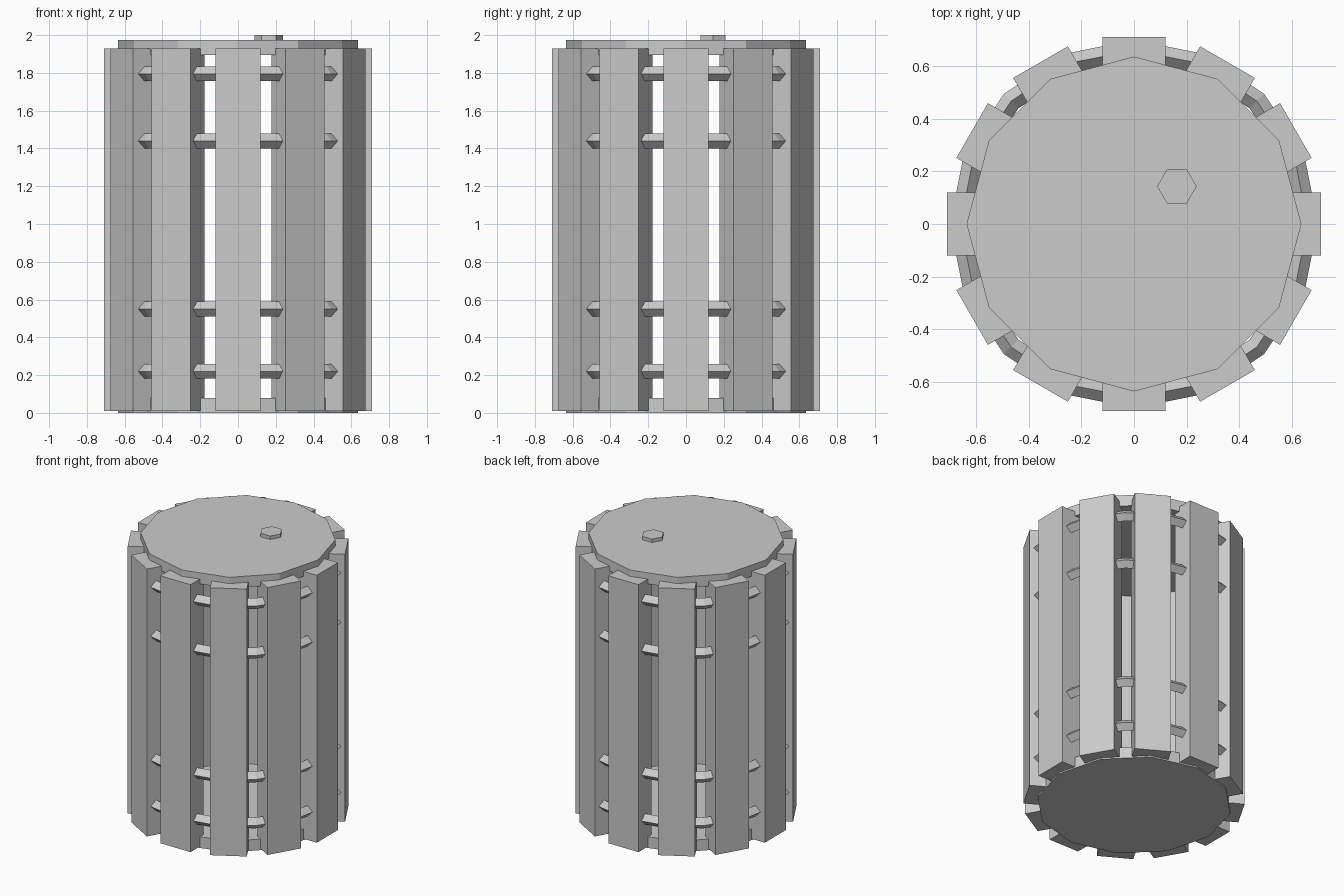
import bpy, bmesh
from math import sin, cos, pi, radians
from mathutils import Matrix

if "Cube" in bpy.data.objects:
    bpy.data.objects.remove(bpy.data.objects["Cube"])


def make_object(name, bm):
    bmesh.ops.recalc_face_normals(bm, faces=bm.faces)
    me = bpy.data.meshes.new(name)
    bm.to_mesh(me)
    bm.free()
    ob = bpy.data.objects.new(name, me)
    bpy.context.collection.objects.link(ob)
    return ob


def prism(name, sides, radius, z0, z1, x=0, y=0):
    # Upright polygonal disc with one corner pointing to +y
    bm = bmesh.new()
    m = Matrix.Translation((x, y, (z0 + z1) / 2)) @ Matrix.Rotation(pi / 2, 4, 'Z')
    bmesh.ops.create_cone(bm, cap_ends=True, segments=sides, radius1=radius,
                          radius2=radius, depth=z1 - z0, matrix=m)
    return make_object(name, bm)


def stave(name, angle, r0=0.56, r1=0.71, width=0.24, z0=0.01, z1=1.93):
    bm = bmesh.new()
    m = (Matrix.Rotation(angle, 4, 'Z')
         @ Matrix.Translation(((r0 + r1) / 2, 0, (z0 + z1) / 2))
         @ Matrix.Diagonal((r1 - r0, width, z1 - z0, 1)))
    bmesh.ops.create_cube(bm, size=1, matrix=m)
    return make_object(name, bm)


def hoop(name, z, radius=0.66, thick=0.039, segments=16, sides=4):
    # Ring with a diamond cross-section
    bm = bmesh.new()
    rings = []
    for i in range(segments):
        a = 2 * pi * i / segments
        ring = []
        for j in range(sides):
            b = 2 * pi * j / sides
            r = radius + thick * cos(b)
            ring.append(bm.verts.new((r * cos(a), r * sin(a), z + thick * sin(b))))
        rings.append(ring)
    for i in range(segments):
        p, q = rings[i], rings[(i + 1) % segments]
        for j in range(sides):
            k = (j + 1) % sides
            bm.faces.new((p[j], q[j], q[k], p[k]))
    return make_object(name, bm)


# Twelve upright staves around the hollow barrel
for i in range(12):
    stave(f"stave_{i + 1}", radians(30 * i))

# Four hoops
for i, z in enumerate((0.22, 0.55, 1.44, 1.795)):
    hoop(f"hoop_{i + 1}", z)

# End boards and bung
prism("bottom_board", 12, 0.636, 0.0, 0.08)
prism("lid", 12, 0.636, 1.895, 1.975)
prism("bung", 6, 0.075, 1.965, 2.0, 0.163, 0.143)
